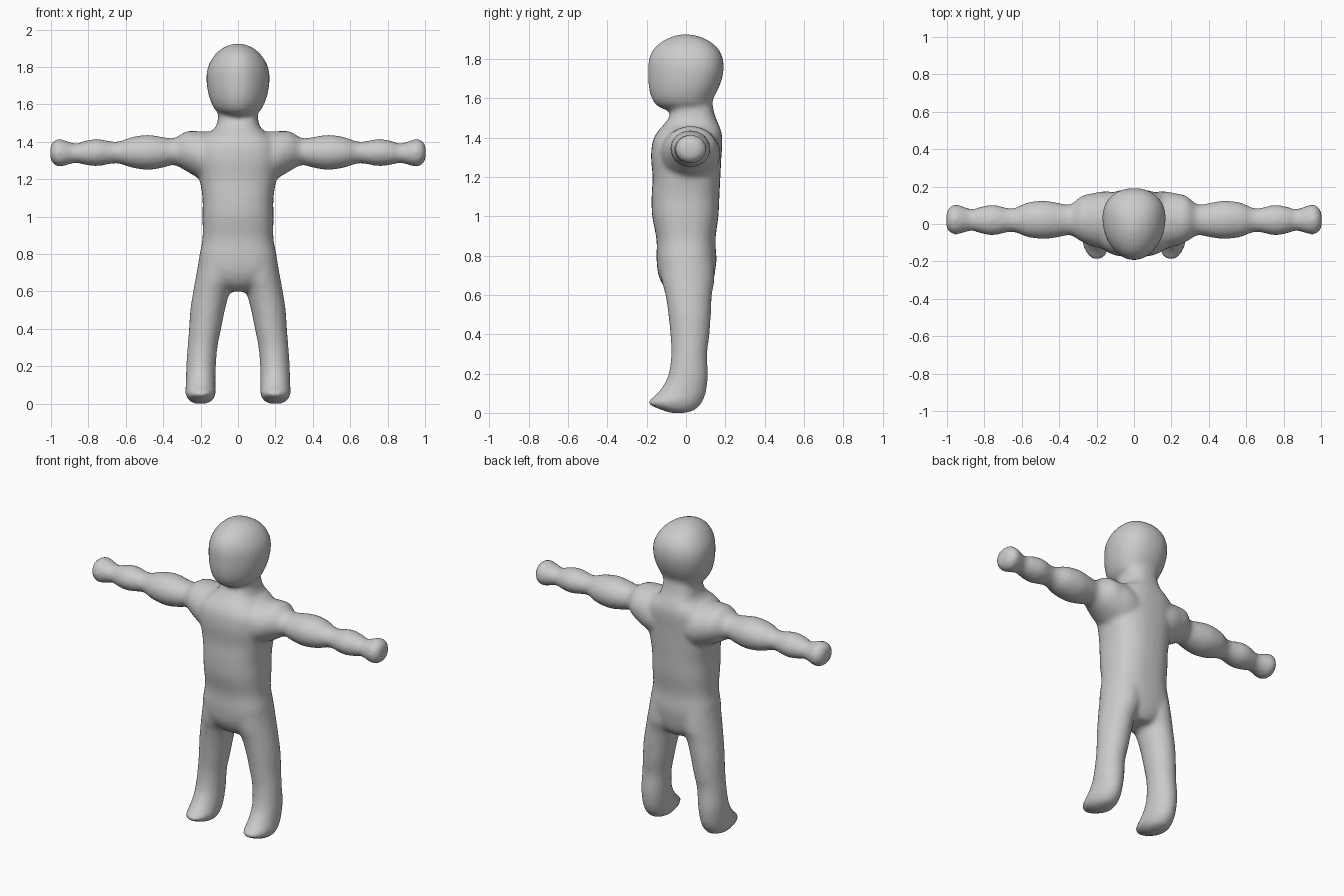
import bpy, bmesh, math
from mathutils import Vector

skin = bpy.data.materials.new("plain_grey")
skin.diffuse_color = (0.6, 0.6, 0.6, 1)
bm = bmesh.new()
N = 32


def loft(rings, place, power=1.0, egg=0.0):
    """Closed tube; each ring is (station, a_min, a_max, b_min, b_max)."""
    # Smooth the profile between the stations
    fine = []
    for i in range(len(rings) - 1):
        p = [rings[max(0, min(len(rings) - 1, i + k))] for k in (-1, 0, 1, 2)]
        for s in range(4):
            t = s / 4
            fine.append([0.5 * (2 * b + (c - a) * t + (2 * a - 5 * b + 4 * c - d) * t * t
                                + (3 * b - a - 3 * c + d) * t ** 3)
                         for a, b, c, d in zip(*p)])
    fine.append(rings[-1])
    loops = []
    for st, a0, a1, b0, b1 in fine:
        loop = []
        for k in range(N):
            ang = 2 * math.pi * k / N
            c, s = math.cos(ang), math.sin(ang)
            u = math.copysign(abs(c) ** power, c) * (1 + egg * (s - 0.5 * (1 - c * c)))
            v = math.copysign(abs(s) ** power, s)
            loop.append(bm.verts.new(place(st, (a0 + a1) / 2 + u * (a1 - a0) / 2,
                                           (b0 + b1) / 2 + v * (b1 - b0) / 2)))
        loops.append(loop)
    for p, q in zip(loops, loops[1:]):
        for k in range(N):
            bm.faces.new((p[k], p[(k + 1) % N], q[(k + 1) % N], q[k]))
    bm.faces.new(loops[0][::-1])
    bm.faces.new(loops[-1])


def upright(z, x, y):
    return Vector((x, y, z))


# Torso and neck: height, half width, back to front depth
torso = [(0.60, 0.06, -0.06, 0.10), (0.64, 0.14, -0.11, 0.13), (0.70, 0.20, -0.14, 0.145),
         (0.78, 0.208, -0.15, 0.155), (0.88, 0.19, -0.15, 0.15), (1.0, 0.19, -0.172, 0.165),
         (1.1, 0.19, -0.175, 0.17), (1.2, 0.205, -0.17, 0.175), (1.3, 0.22, -0.178, 0.18),
         (1.38, 0.22, -0.17, 0.185), (1.43, 0.18, -0.145, 0.18), (1.47, 0.125, -0.11, 0.165),
         (1.52, 0.108, -0.08, 0.145), (1.60, 0.10, -0.08, 0.13)]
loft([(z, -w, w, f, b) for z, w, f, b in torso], upright, 0.8)

# Head
head = [(1.535, 0.05, -0.09, 0.08), (1.56, 0.11, -0.145, 0.125), (1.60, 0.138, -0.175, 0.14),
        (1.66, 0.158, -0.19, 0.17), (1.73, 0.167, -0.193, 0.19), (1.79, 0.162, -0.19, 0.19),
        (1.84, 0.14, -0.172, 0.172), (1.88, 0.108, -0.135, 0.135), (1.91, 0.065, -0.08, 0.08),
        (1.925, 0.015, -0.03, 0.02)]
loft([(z, -w, w, f, b) for z, w, f, b in head], upright, 0.9, 0.16)

# Legs ending in pointed feet
leg = [(0.0, 0.17, 0.23, -0.08, 0.0), (0.015, 0.14, 0.26, -0.125, 0.045),
       (0.05, 0.12, 0.28, -0.195, 0.08), (0.09, 0.12, 0.28, -0.155, 0.098),
       (0.14, 0.12, 0.278, -0.115, 0.108), (0.2, 0.118, 0.277, -0.088, 0.112),
       (0.3, 0.11, 0.27, -0.075, 0.108), (0.4, 0.09, 0.262, -0.08, 0.12),
       (0.5, 0.07, 0.255, -0.09, 0.127), (0.6, 0.042, 0.24, -0.105, 0.132),
       (0.68, 0.0, 0.225, -0.125, 0.145), (0.78, 0.0, 0.208, -0.13, 0.14)]
# Arms with shoulder, upper arm, forearm and mitten bulges
arm = [(0.08, -0.12, 0.17, 1.18, 1.44), (0.16, -0.13, 0.175, 1.185, 1.455),
       (0.22, -0.12, 0.165, 1.21, 1.457), (0.28, -0.095, 0.15, 1.245, 1.455),
       (0.34, -0.06, 0.105, 1.275, 1.42), (0.40, -0.07, 0.112, 1.262, 1.425),
       (0.48, -0.08, 0.125, 1.25, 1.437), (0.57, -0.07, 0.115, 1.262, 1.425),
       (0.65, -0.042, 0.083, 1.285, 1.40), (0.75, -0.06, 0.102, 1.27, 1.415),
       (0.82, -0.05, 0.092, 1.277, 1.405), (0.87, -0.036, 0.08, 1.287, 1.39),
       (0.95, -0.057, 0.105, 1.267, 1.415), (0.985, -0.045, 0.09, 1.28, 1.405),
       (1.003, -0.02, 0.06, 1.305, 1.38)]
for side in (-1, 1):
    loft(leg, lambda z, x, y: Vector((side * x, y, z)))
    loft(arm, lambda x, y, z: Vector((side * x, y, z)))

bmesh.ops.recalc_face_normals(bm, faces=bm.faces[:])
mesh = bpy.data.meshes.new("body")
bm.to_mesh(mesh)
bm.free()
mesh.materials.append(skin)
body = bpy.data.objects.new("body", mesh)
bpy.context.collection.objects.link(body)

# Fuse the parts into one soft skin
remesh = body.modifiers.new("fuse", 'REMESH')
remesh.mode = 'VOXEL'
remesh.voxel_size = 0.014
remesh.use_smooth_shade = True
soften = body.modifiers.new("soften", 'SMOOTH')
soften.factor = 0.5
soften.iterations = 6
